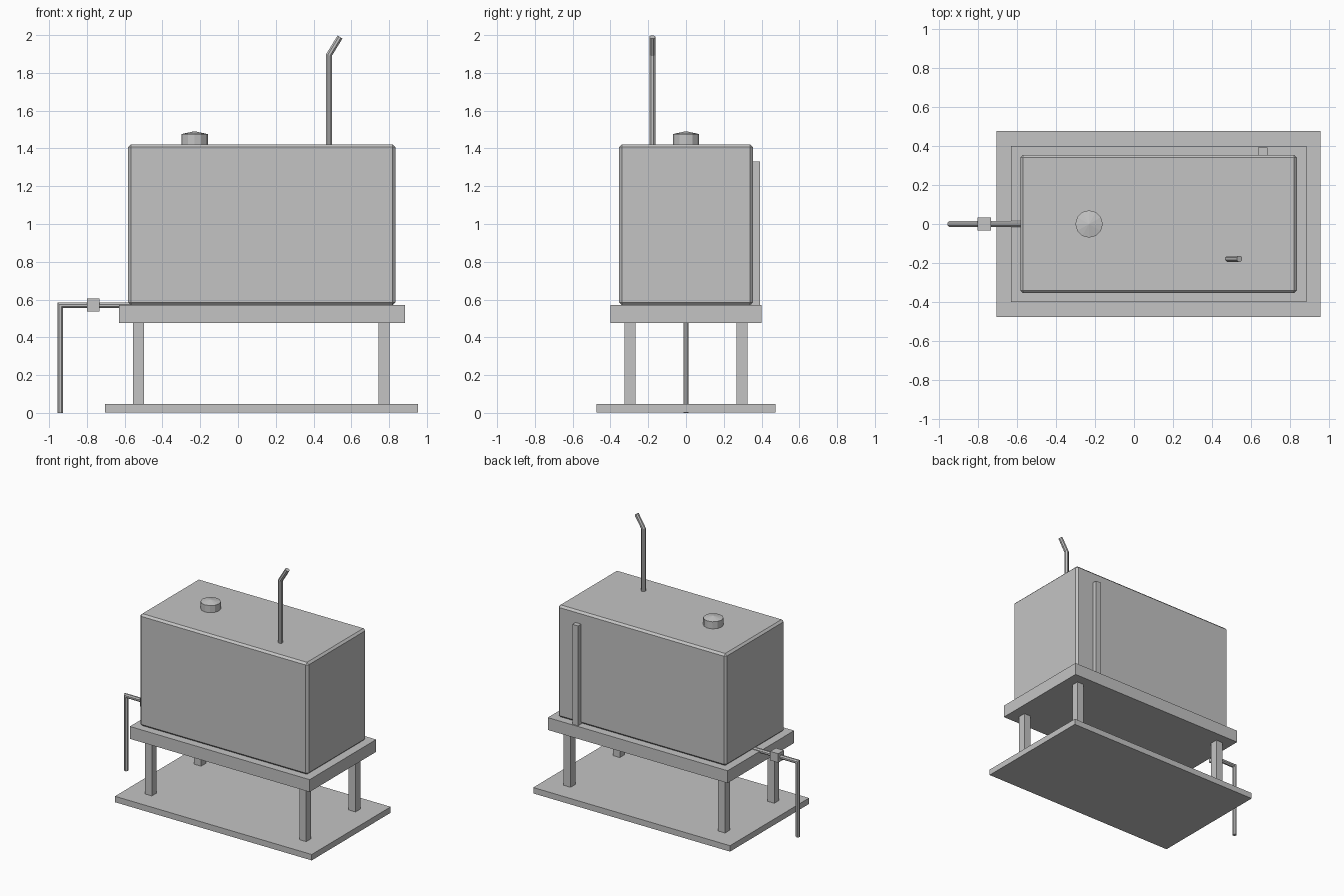
import bpy, bmesh, math
from mathutils import Vector

cube = bpy.data.objects.get("Cube")
if cube:
    bpy.data.objects.remove(cube, do_unlink=True)

grey = bpy.data.materials.new("plain grey")
grey.use_nodes = True
COLOUR = (0.55, 0.55, 0.55, 1)
grey.diffuse_color = COLOUR
grey.node_tree.nodes["Principled BSDF"].inputs["Base Color"].default_value = COLOUR


def finish(name, bm):
    bmesh.ops.recalc_face_normals(bm, faces=bm.faces)
    mesh = bpy.data.meshes.new(name)
    bm.to_mesh(mesh)
    bm.free()
    mesh.materials.append(grey)
    obj = bpy.data.objects.new(name, mesh)
    bpy.context.collection.objects.link(obj)
    return obj


def box(name, low, high):
    low, high = Vector(low), Vector(high)
    bm = bmesh.new()
    bmesh.ops.create_cube(bm, size=1)
    for v in bm.verts:
        v.co = (low + high) / 2 + v.co * (high - low)
    return finish(name, bm)


def pipe(name, points, radius, sides=8):
    """Round tube in a plane of constant y, mitred at each bend."""
    pts = [Vector(p) for p in points]
    dirs = [(b - a).normalized() for a, b in zip(pts, pts[1:])]
    across = Vector((0, 1, 0))
    bm = bmesh.new()
    rings = []
    for i, p in enumerate(pts):
        before, after = dirs[max(i - 1, 0)], dirs[min(i, len(dirs) - 1)]
        tangent = (before + after).normalized()
        side = across.cross(tangent) / tangent.dot(after)
        ring = []
        for k in range(sides):
            a = math.tau * (k + 0.5) / sides
            ring.append(bm.verts.new(p + radius * (math.cos(a) * side + math.sin(a) * across)))
        rings.append(ring)
    for r, s in zip(rings, rings[1:]):
        for k in range(sides):
            n = (k + 1) % sides
            bm.faces.new((r[k], r[n], s[n], s[k]))
    bm.faces.new(rings[0])
    bm.faces.new(rings[-1])
    return finish(name, bm)


# Ground slab, tray and four legs
box("base_slab", (-0.703, -0.475, 0.003), (0.953, 0.475, 0.048))
box("support_tray", (-0.63, -0.4, 0.476), (0.883, 0.4, 0.57))
for x, end in ((-0.527, "right"), (0.773, "left")):
    for y, side in ((-0.296, "front"), (0.296, "back")):
        box(f"{side}_{end}_leg", (x - 0.029, y - 0.029, 0.048), (x + 0.029, y + 0.029, 0.476))

# Tank with chamfered edges
tank = box("tank", (-0.582, -0.354, 0.57), (0.833, 0.354, 1.422))
chamfer = tank.modifiers.new("chamfer", 'BEVEL')
chamfer.width = 0.015
chamfer.segments = 1

# Level gauge on the back
box("level_gauge", (0.635, 0.345, 0.57), (0.682, 0.391, 1.33))

# Filler cap with a shallow cone top
bm = bmesh.new()
for r1, r2, low, high in ((0.07, 0.07, 1.415, 1.476), (0.07, 0, 1.476, 1.491)):
    made = bmesh.ops.create_cone(bm, cap_ends=low < 1.42, segments=12,
                                 radius1=r1, radius2=r2, depth=high - low)
    bmesh.ops.translate(bm, verts=made["verts"], vec=(-0.23, 0, (low + high) / 2))
bmesh.ops.remove_doubles(bm, verts=bm.verts, dist=0.0005)
finish("filler_cap", bm)

# Bent vent pipe, outlet pipe and valve
pipe("vent_pipe", [(0.482, -0.178, 1.41), (0.482, -0.178, 1.895), (0.54, -0.178, 1.99)], 0.0165)
pipe("outlet_pipe", [(-0.57, 0, 0.569), (-0.941, 0, 0.569), (-0.941, 0, 0)], 0.0155)
box("outlet_valve", (-0.8, -0.034, 0.537), (-0.732, 0.034, 0.605))
